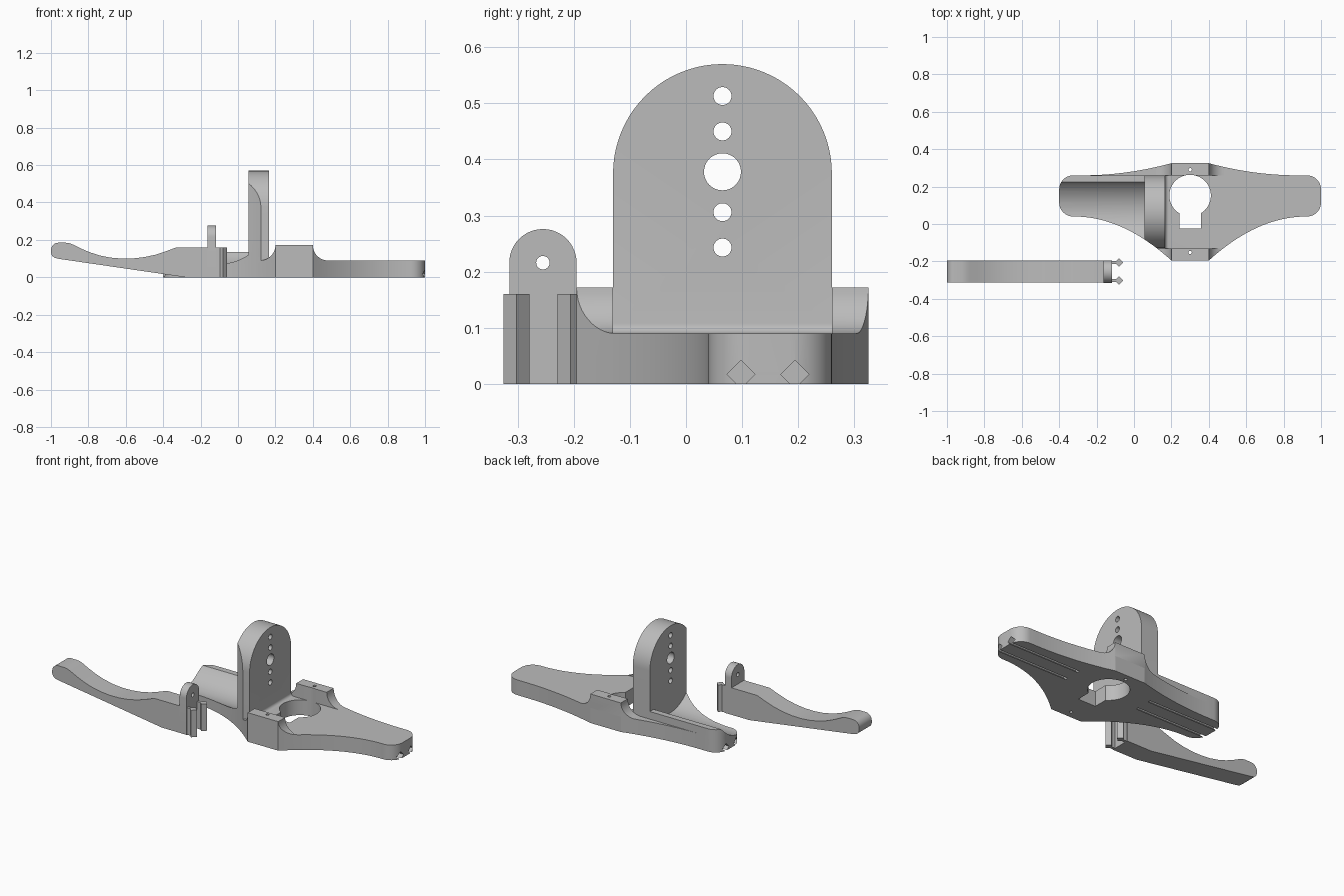
import bpy, bmesh, math
from mathutils import Vector

if "Cube" in bpy.data.objects:
    bpy.data.objects.remove(bpy.data.objects["Cube"])

grey = bpy.data.materials.new("plain grey")
grey.diffuse_color = (0.5, 0.5, 0.5, 1)
grey.use_nodes = True
grey.node_tree.nodes["Principled BSDF"].inputs["Base Color"].default_value = grey.diffuse_color


def prism(name, pts, axis, a, b):
    """Extrude a 2D outline along an axis. Outline planes: z->(x,y), y->(x,z), x->(y,z)."""
    place = {"z": lambda p, t: (p[0], p[1], t),
             "y": lambda p, t: (p[0], t, p[1]),
             "x": lambda p, t: (t, p[0], p[1])}[axis]
    bm = bmesh.new()
    lo = [bm.verts.new(place(p, a)) for p in pts]
    hi = [bm.verts.new(place(p, b)) for p in pts]
    bm.faces.new(lo)
    bm.faces.new(hi[::-1])
    n = len(pts)
    for i in range(n):
        bm.faces.new((lo[i], hi[i], hi[(i + 1) % n], lo[(i + 1) % n]))
    bmesh.ops.recalc_face_normals(bm, faces=bm.faces)
    me = bpy.data.meshes.new(name)
    bm.to_mesh(me)
    bm.free()
    me.materials.append(grey)
    ob = bpy.data.objects.new(name, me)
    bpy.context.collection.objects.link(ob)
    return ob


def arc(cx, cy, r, a0, a1, n=12):
    return [(cx + r * math.cos(math.radians(a0 + (a1 - a0) * i / n)),
             cy + r * math.sin(math.radians(a0 + (a1 - a0) * i / n))) for i in range(n + 1)]


def circle(cx, cy, r, n=32):
    return arc(cx, cy, r, 0, 360, n)[:-1]


def rect(x0, y0, x1, y1):
    return [(x0, y0), (x1, y0), (x1, y1), (x0, y1)]


def diamond(cx, cy, r):
    return [(cx + r, cy), (cx, cy + r), (cx - r, cy), (cx, cy - r)]


def combine(ob, other, op):
    """Apply a boolean and discard the helper."""
    m = ob.modifiers.new("b", "BOOLEAN")
    m.operation, m.object, m.solver = op, other, "EXACT"
    dg = bpy.context.evaluated_depsgraph_get()
    me = bpy.data.meshes.new_from_object(ob.evaluated_get(dg))
    ob.modifiers.clear()
    ob.data = me
    bpy.data.objects.remove(other, do_unlink=True)


def smooth(ob):
    bpy.ops.object.select_all(action="DESELECT")
    ob.select_set(True)
    bpy.context.view_layer.objects.active = ob
    bpy.ops.object.shade_smooth_by_angle(angle=math.radians(25))


# Plan outline: waisted body, arms with rounded ends, mirrored about x = 0.3
def flare(x0, y0, x1, y1, n=20):
    return [(x0 + (x1 - x0) * i / n, y0 + (y1 - y0) * (i / n) ** 2) for i in range(n + 1)]


R = 0.075
half = flare(0.92, 0.04, 0.4, -0.195)[::-1]
half += arc(1 - R, 0.04 + R, R, -90, 0)
half += arc(1 - R, 0.26 - R, R, 0, 90)
half += flare(0.88, 0.26, 0.4, 0.325)
outline = half + [(0.6 - x, y) for x, y in reversed(half)]

# Flat plate
base = prism("base_bracket", outline, "z", 0, 0.09)


def add_clipped(part):
    """Trim a raised part to the plan outline and fuse it to the plate."""
    combine(part, prism("trim", outline, "z", -0.1, 0.8), "INTERSECT")
    combine(base, part, "UNION")


# Raised bed on the left arm
add_clipped(prism("bed", rect(-0.45, -0.13, 0.1, 0.26), "z", 0, 0.135))
# Bosses with hollow fillets on both ends
F = 0.082
boss = [(0.1, 0), (0.5, 0), (0.5, 0.09)] + arc(0.4 + F, 0.172, F, 270, 180)
boss += arc(0.2 - F, 0.172, F, 0, -90) + [(0.1, 0.09)]
for y0, y1 in ((-0.22, -0.13), (0.26, 0.35)):
    add_clipped(prism("boss", boss, "y", y0, y1))

# Trough along the left arm
combine(base, prism("trough", circle(0.065, 0.255, 0.2, 72), "x", -0.6, 0.055), "DIFFERENCE")

# Upright with round top and a small foot fillet
upright = [(-0.13, 0.01), (0.26, 0.01)] + arc(0.065, 0.375, 0.195, 0, 180, 40)
add_clipped(prism("upright", upright, "x", 0.055, 0.167))
foot = [(0.1, 0.02), (0.185, 0.02), (0.185, 0.09)] + arc(0.185, 0.108, 0.018, 270, 180, 6) + [(0.1, 0.108)]
add_clipped(prism("foot", foot, "y", -0.13, 0.26))

# Row of holes through the upright
for z, r in ((0.513, 0.016), (0.45, 0.016), (0.378, 0.033), (0.306, 0.016), (0.243, 0.016)):
    combine(base, prism("hole", circle(0.065, z, r), "x", 0, 0.3), "DIFFERENCE")

# Keyhole through the plate
combine(base, prism("key_round", circle(0.3, 0.152, 0.111, 48), "z", -0.1, 0.3), "DIFFERENCE")
combine(base, prism("key_slot", rect(0.242, -0.025, 0.358, 0.12), "z", -0.1, 0.3), "DIFFERENCE")

# Pin holes in the bosses
for y in (-0.152, 0.29):
    combine(base, prism("pin_hole", circle(0.3, y, 0.009, 16), "z", -0.1, 0.3), "DIFFERENCE")

# Diamond grooves under both arms
for y in (0.098, 0.194):
    for x0, x1 in ((-0.5, 0.06), (0.54, 1.1)):
        combine(base, prism("groove", diamond(y, 0.017, 0.025), "x", x0, x1), "DIFFERENCE")
smooth(base)

# Lever: swept handle profile
top = [(-0.33, 0.16), (-0.38, 0.141), (-0.44, 0.121), (-0.5, 0.108), (-0.56, 0.101), (-0.62, 0.1),
       (-0.68, 0.105), (-0.74, 0.117), (-0.79, 0.133), (-0.84, 0.154), (-0.88, 0.174), (-0.9, 0.182),
       (-0.92, 0.185)]
profile = [(-0.28, 0), (-0.118, 0), (-0.118, 0.16)] + top
profile += arc(-0.96, 0.145, 0.04, 90, 180, 8) + [(-1, 0.13), (-0.993, 0.114), (-0.98, 0.104), (-0.96, 0.099)]
lever = prism("lever", profile, "y", -0.313, -0.195)

# Pivot tab with a hole
tab = [(-0.315, 0.05), (-0.195, 0.05)] + arc(-0.255, 0.216, 0.06, 0, 180, 24)
combine(lever, prism("tab", tab, "x", -0.162, -0.118), "UNION")
combine(lever, prism("tab_hole", circle(-0.255, 0.216, 0.012, 24), "x", -0.3, 0), "DIFFERENCE")

# Arrow-shaped prongs
for y in (-0.302, -0.206):
    combine(lever, prism("neck", rect(-0.13, y - 0.008, -0.08, y + 0.008), "z", 0, 0.16), "UNION")
    combine(lever, prism("prong", diamond(-0.081, y, 0.023), "z", 0, 0.16), "UNION")
smooth(lever)
